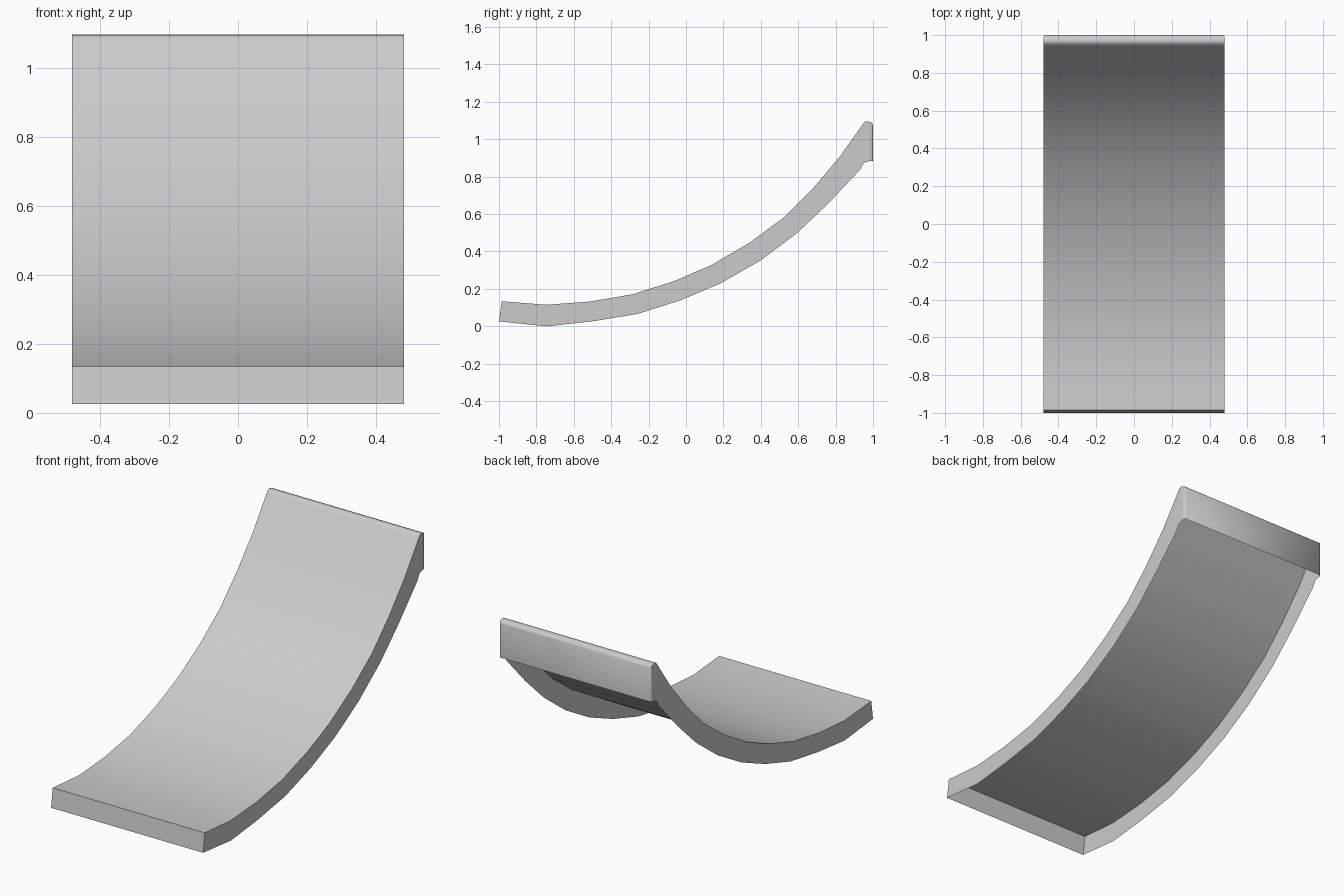
import bpy, bmesh, math

if "Cube" in bpy.data.objects:
    bpy.data.objects.remove(bpy.data.objects["Cube"])

HALF = 0.48

# side profile stations: (upper y, upper z, lower y, lower z, half width)
STATIONS = [
    (-0.985, 0.134, -1.0, 0.026, HALF),
    (-0.746, 0.115, -0.746, 0.0, HALF),
    (-0.516, 0.132, -0.505, 0.026, HALF),
    (-0.286, 0.171, -0.26, 0.066, HALF),
    (-0.06, 0.243, -0.03, 0.139, HALF),
    (0.136, 0.328, 0.185, 0.23, HALF),
    (0.34, 0.447, 0.40, 0.353, HALF),
    (0.524, 0.583, 0.596, 0.50, HALF),
    (0.676, 0.735, 0.762, 0.658, HALF),
    (0.82, 0.904, 0.933, 0.84, HALF),
    # rounded lip at the top end
    (0.945, 1.08, 0.947, 0.868, HALF),
    (0.957, 1.094, 0.96, 0.878, HALF),
    (0.972, 1.096, 0.975, 0.882, HALF),
    (0.992, 1.09, 0.992, 0.884, HALF - 0.001),
    (1.0, 1.078, 1.0, 0.885, HALF - 0.008),
]

bm = bmesh.new()
rows = []
for uy, uz, ly, lz, w in STATIONS:
    rows.append([bm.verts.new(p) for p in
                 ((-w, ly, lz), (-w, uy, uz), (w, uy, uz), (w, ly, lz))])

# sliding surface and side walls; the underside stays open
for r0, r1 in zip(rows, rows[1:]):
    for k in range(3):
        bm.faces.new((r0[k], r0[k + 1], r1[k + 1], r1[k]))

# front wall and back wall
bm.faces.new((rows[0][0], rows[0][3], rows[0][2], rows[0][1]))
bm.faces.new((rows[-1][1], rows[-1][2], rows[-1][3], rows[-1][0]))

mesh = bpy.data.meshes.new("curved_ramp")
bm.to_mesh(mesh)
bm.free()
ramp = bpy.data.objects.new("curved_ramp", mesh)
bpy.context.collection.objects.link(ramp)

# smooth curve with crisp edges
bpy.context.view_layer.objects.active = ramp
ramp.select_set(True)
bpy.ops.object.shade_smooth_by_angle(angle=math.radians(50))
